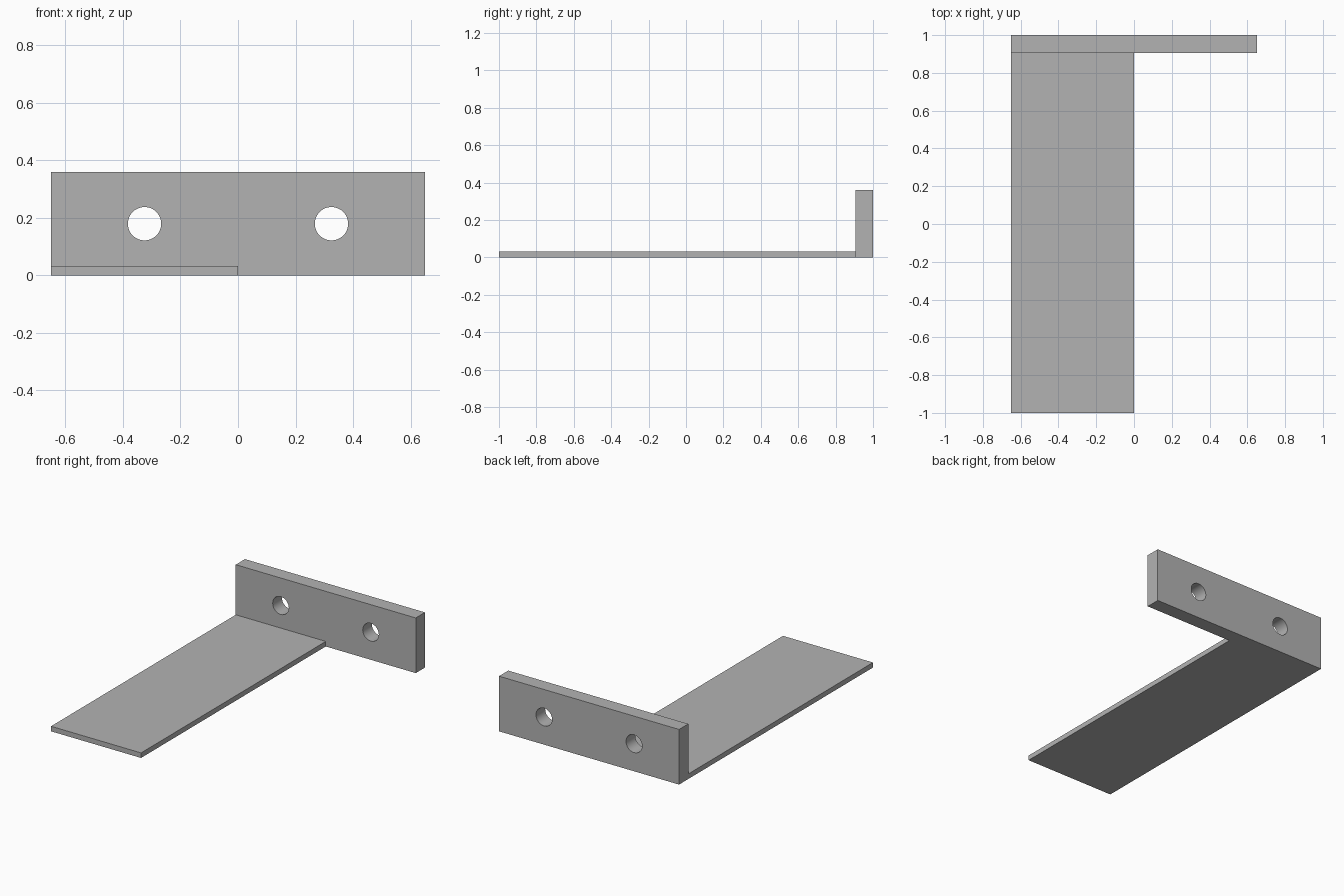
import bpy
import math

cube = bpy.data.objects.get("Cube")
if cube:
    bpy.data.objects.remove(cube, do_unlink=True)

# Plain grey finish
GREY = (0.45, 0.45, 0.45, 1)
grey = bpy.data.materials.new("plain grey")
grey.use_nodes = True
grey.diffuse_color = GREY
grey.node_tree.nodes["Principled BSDF"].inputs["Base Color"].default_value = GREY

HALF_WIDTH, HEIGHT = 0.65, 0.36
PLATE_FRONT, BACK = 0.905, 1.0
SHELF_THICK = 0.033
HOLE_RADIUS = 0.058


def box(name, low, high):
    """Box spanning two opposite corners."""
    centre = [(a + b) / 2 for a, b in zip(low, high)]
    bpy.ops.mesh.primitive_cube_add(size=1, location=centre)
    obj = bpy.context.object
    obj.name = name
    obj.scale = [b - a for a, b in zip(low, high)]
    bpy.ops.object.transform_apply(location=False, rotation=False, scale=True)
    obj.data.materials.append(grey)
    return obj


def drill(target, x, z):
    """Cut a round hole through the target from front to back."""
    bpy.ops.mesh.primitive_cylinder_add(
        vertices=48, radius=HOLE_RADIUS, depth=0.4,
        location=(x, (PLATE_FRONT + BACK) / 2, z), rotation=(math.pi / 2, 0, 0))
    cutter = bpy.context.object
    cutter.data.materials.append(grey)
    bpy.context.view_layer.objects.active = target
    mod = target.modifiers.new("hole", "BOOLEAN")
    mod.operation = "DIFFERENCE"
    mod.solver = "EXACT"
    mod.object = cutter
    bpy.ops.object.modifier_apply(modifier=mod.name)
    bpy.data.objects.remove(cutter, do_unlink=True)


# Upright mounting plate with two screw holes
plate = box("mounting_plate", (-HALF_WIDTH, PLATE_FRONT, 0), (HALF_WIDTH, BACK, HEIGHT))
for side in (-1, 1):
    drill(plate, side * HALF_WIDTH / 2, HEIGHT / 2)
plate.select_set(True)
bpy.context.view_layer.objects.active = plate
bpy.ops.object.shade_smooth_by_angle(angle=math.radians(30))

# Thin flat arm under the right half of the plate
box("flat_arm", (-HALF_WIDTH, -1, 0), (0, PLATE_FRONT, SHELF_THICK))
